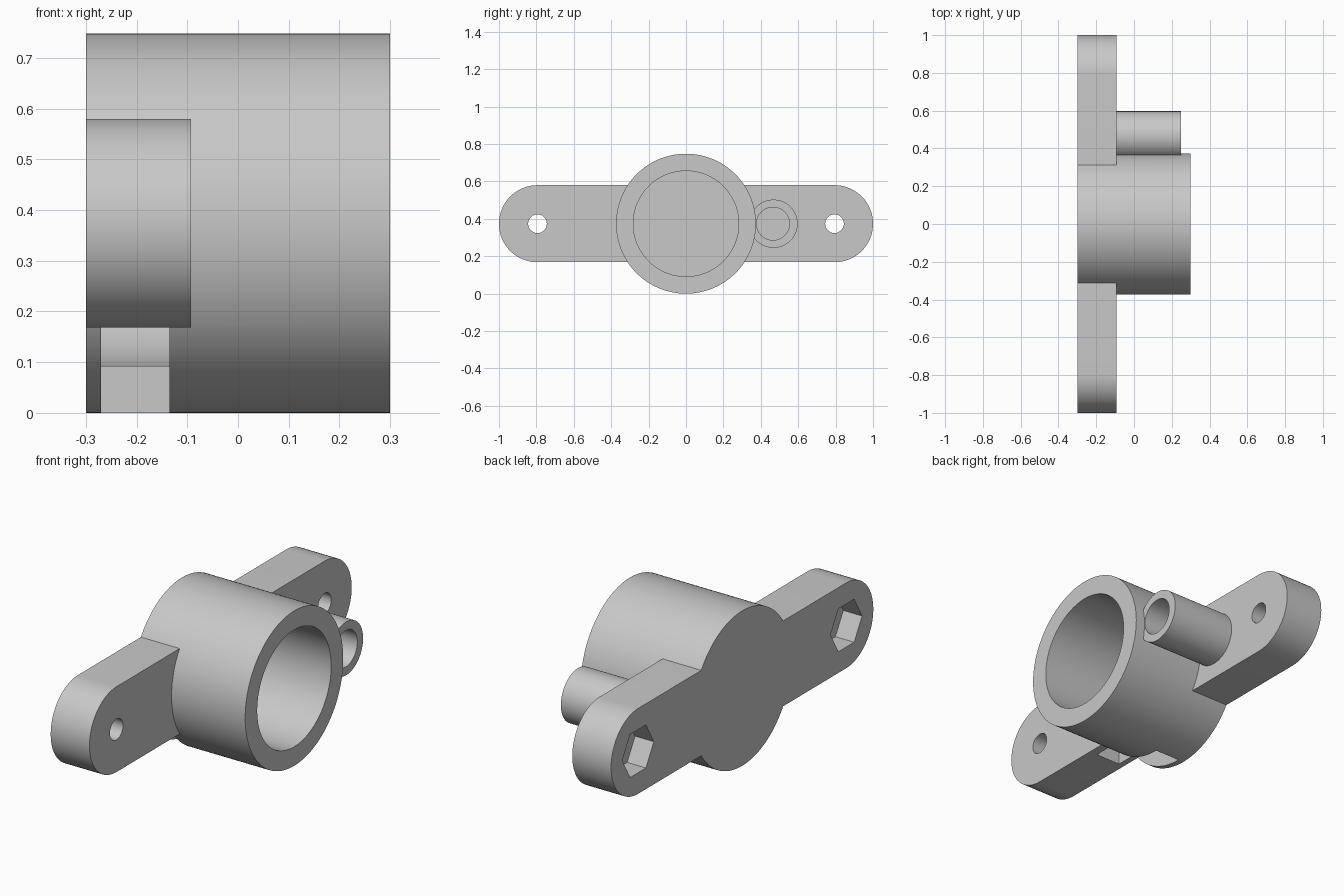
import bpy, bmesh, math

cube = bpy.data.objects.get("Cube")
if cube:
    bpy.data.objects.remove(cube, do_unlink=True)

AXIS_Z = 0.374
BACK, FACE, FRONT = -0.3, -0.093, 0.3
HOLE_Y = 0.794

grey = bpy.data.materials.new("plain grey")
grey.use_nodes = True
grey.diffuse_color = (0.58, 0.58, 0.58, 1)
bsdf = next(n for n in grey.node_tree.nodes if n.type == 'BSDF_PRINCIPLED')
bsdf.inputs["Base Color"].default_value = grey.diffuse_color


def prism(name, points, x0, x1):
    """Extrude a closed (y, z) outline along x."""
    bm = bmesh.new()
    face = bm.faces.new([bm.verts.new((x0, y, z)) for y, z in points])
    ext = bmesh.ops.extrude_face_region(bm, geom=[face])
    moved = [v for v in ext["geom"] if isinstance(v, bmesh.types.BMVert)]
    bmesh.ops.translate(bm, verts=moved, vec=(x1 - x0, 0, 0))
    bmesh.ops.recalc_face_normals(bm, faces=bm.faces)
    mesh = bpy.data.meshes.new(name)
    bm.to_mesh(mesh)
    bm.free()
    mesh.materials.append(grey)
    ob = bpy.data.objects.new(name, mesh)
    bpy.context.collection.objects.link(ob)
    return ob


def arc(y, r, start, sweep, n):
    angles = [start + sweep * i / n for i in range(n + 1)]
    return [(y + r * math.cos(a), AXIS_Z + r * math.sin(a)) for a in angles]


def disc(name, y, r, x0, x1, n=64):
    return prism(name, arc(y, r, 0, math.tau, n)[:-1], x0, x1)


def combine(target, other, operation):
    """Apply a boolean and discard the helper."""
    other.hide_render = True
    mod = target.modifiers.new(other.name, 'BOOLEAN')
    mod.operation, mod.object, mod.solver = operation, other, 'EXACT'
    bpy.ops.object.select_all(action='DESELECT')
    bpy.context.view_layer.objects.active = target
    target.select_set(True)
    bpy.ops.object.modifier_apply(modifier=mod.name)
    bpy.data.objects.remove(other, do_unlink=True)


# Round housing, rounded mounting plate and side tube
body = disc("flanged_housing", 0, AXIS_Z, BACK, FRONT, 128)
outline = (arc(HOLE_Y, 0.206, -math.pi / 2, math.pi, 32)
           + arc(-HOLE_Y, 0.206, math.pi / 2, math.pi, 32))
combine(body, prism("mounting_plate", outline, BACK, FACE), 'UNION')
combine(body, disc("side_tube", 0.468, 0.129, -0.2, 0.25), 'UNION')

# Blind bores
combine(body, disc("main_bore", 0, 0.282, -0.27, 0.4, 128), 'DIFFERENCE')
combine(body, disc("tube_bore", 0.465, 0.088, -0.24, 0.4), 'DIFFERENCE')

# Slot from the underside into the main bore
slot = [(-0.43, -0.1), (0, -0.1), (0, AXIS_Z), (-0.43, AXIS_Z)]
combine(body, prism("drain_slot", slot, -0.27, -0.135), 'DIFFERENCE')

# Bolt holes with hexagonal nut pockets at the back
for side in (-1, 1):
    y = side * HOLE_Y
    combine(body, disc("bolt_hole", y, 0.05, -0.4, 0.1, 32), 'DIFFERENCE')
    combine(body, disc("nut_pocket", y, 0.12, -0.4, -0.2, 6), 'DIFFERENCE')

bpy.ops.object.shade_smooth_by_angle(angle=math.radians(30))
